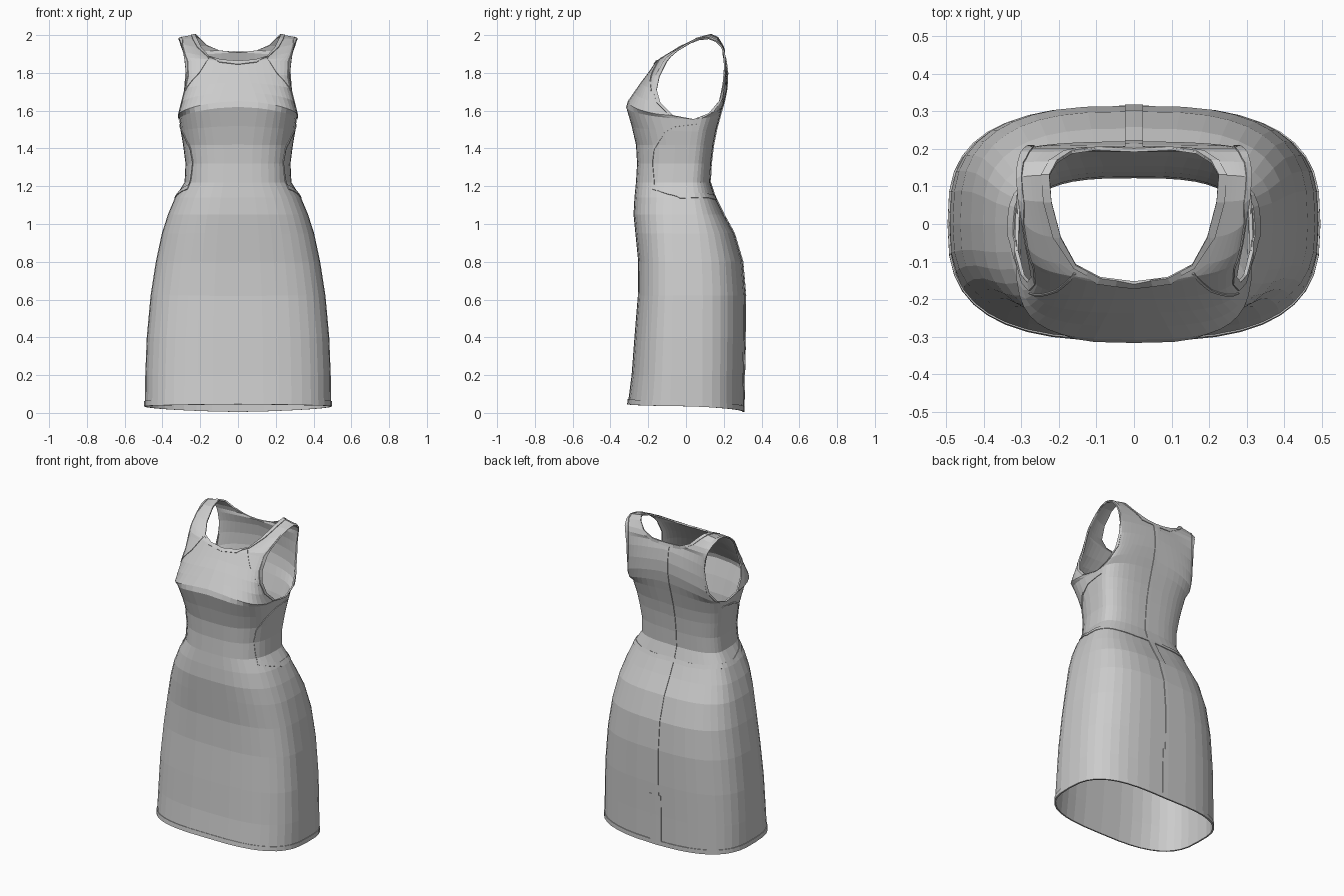
import bpy, bmesh
from math import sin, cos, pi
from mathutils import Vector
from mathutils.bvhtree import BVHTree

if "Cube" in bpy.data.objects:
    bpy.data.objects.remove(bpy.data.objects["Cube"])

COLS = 10

# Side-seam levels shared by front and back: z, half width, side y, front y, back y
LEVELS = [
    (0.20, 0.488, 0.00, -0.285, 0.306),
    (0.40, 0.480, 0.00, -0.270, 0.311),
    (0.62, 0.460, 0.00, -0.252, 0.312),
    (0.80, 0.432, 0.00, -0.250, 0.297),
    (0.95, 0.400, 0.00, -0.265, 0.252),
    (1.05, 0.368, 0.00, -0.275, 0.197),
    (1.14, 0.330, 0.00, -0.270, 0.152),
    (1.22, 0.280, 0.00, -0.262, 0.125),
    (1.32, 0.275, 0.01, -0.256, 0.130),
    (1.42, 0.288, 0.02, -0.262, 0.142),
]
# Upper rows: inner point, outer (armhole) point, roundness exponent
FRONT_TOP = [
    ((0, -.285, 1.52), (.300, .03, 1.49), .65),
    ((0, -.314, 1.62), (.308, .04, 1.555), .58),
    ((0, -.305, 1.65), (.312, -.07, 1.575), .58),
    ((0, -.270, 1.70), (.295, -.135, 1.64), .65),
    ((0, -.235, 1.75), (.278, -.155, 1.71), .75),
    ((0, -.197, 1.80), (.268, -.140, 1.78), .85),
    ((0, -.155, 1.86), (.275, -.100, 1.86), 1),
    ((.09, -.142, 1.865), (.279, -.080, 1.885), 1),
    ((.155, -.108, 1.885), (.286, -.045, 1.915), 1),
    ((.195, -.035, 1.93), (.296, .020, 1.955), 1),
    ((.220, .060, 1.98), (.305, .070, 1.975), 1),
    ((.225, .130, 2.00), (.310, .120, 1.98), 1),
]
BACK_TOP = [
    ((0, .158, 1.50), (.300, .03, 1.49), .7),
    ((0, .185, 1.60), (.308, .04, 1.555), .65),
    ((0, .202, 1.66), (.302, .120, 1.585), .65),
    ((0, .215, 1.73), (.285, .175, 1.65), .75),
    ((0, .217, 1.80), (.277, .195, 1.74), .9),
    ((0, .208, 1.87), (.277, .203, 1.82), 1),
    ((0, .195, 1.91), (.285, .203, 1.88), 1),
    ((.10, .200, 1.918), (.291, .198, 1.91), 1),
    ((.165, .190, 1.945), (.299, .188, 1.937), 1),
    ((.205, .165, 1.985), (.307, .160, 1.965), 1),
    ((.225, .130, 2.00), (.310, .120, 1.98), 1),
]


def row(inner, outer, e):
    """Quarter cross-section from the centre or neckline to the side or armhole."""
    a, b = Vector(inner), Vector(outer)
    pts = []
    for i in range(COLS + 1):
        t = i / COLS
        s = sin(t * pi / 2) ** e
        c = max(cos(t * pi / 2), 0) ** e if i < COLS else 0
        pts.append(Vector((a.x + (b.x - a.x) * s, b.y + (a.y - b.y) * c,
                           a.z + (b.z - a.z) * t)))
    return pts


def make_object(name, bm, thickness):
    bmesh.ops.recalc_face_normals(bm, faces=bm.faces)
    me = bpy.data.meshes.new(name)
    bm.to_mesh(me)
    ob = bpy.data.objects.new(name, me)
    bpy.context.collection.objects.link(ob)
    mirror = ob.modifiers.new("Mirror", 'MIRROR')
    mirror.merge_threshold = 0.0005
    shell = ob.modifiers.new("Thickness", 'SOLIDIFY')
    shell.thickness = thickness
    shell.offset = 0
    return ob


def loft(bm, rows):
    grid = [[bm.verts.new(p) for p in r] for r in rows]
    for r0, r1 in zip(grid, grid[1:]):
        for i in range(len(r0) - 1):
            bm.faces.new((r0[i], r0[i + 1], r1[i + 1], r1[i]))


# Dress body: front and back quarters joined at the side and shoulder
front = [row((0, -.305, .045), (.49, 0, .035), .7)]
back = [row((0, .303, .005), (.49, 0, .035), .68)]
for z, w, sy, fy, by in LEVELS:
    front.append(row((0, fy, z), (w, sy, z), .7))
    back.append(row((0, by, z), (w, sy, z), .68))
front += [row(*r) for r in FRONT_TOP]
back += [row(*r) for r in BACK_TOP]

body = bmesh.new()
loft(body, front)
loft(body, back)
bmesh.ops.remove_doubles(body, verts=body.verts, dist=0.0005)
make_object("dress_body", body, 0.006)
surface = BVHTree.FromBMesh(body)


def on_cloth(p, lift=0.005):
    loc, n, _, _ = surface.find_nearest(p)
    if n.dot(Vector((loc.x, loc.y, 0.15))) < 0:
        n = -n
    q = loc + n * lift
    if p.x < 1e-5:
        q.x = 0
    return q


def band(name, a, b, steps=4):
    """Thin strip lying on the cloth between two paths."""
    rails = []
    for path in (a, b):
        path = [Vector(p) for p in path]
        pts = [p.lerp(q, k / steps) for p, q in zip(path, path[1:]) for k in range(steps)]
        rails.append([on_cloth(p) for p in pts + [path[-1]]])
    bm = bmesh.new()
    loft(bm, rails)
    return make_object(name, bm, 0.004)


def inward(p, q, w):
    return p + (q - p).normalized() * w


def shifted(path, d):
    return [Vector(p) + Vector(d) for p in path]


# Armhole binding
loop = front[12:] + back[-2:11:-1]
band("armhole_binding", [r[-1] for r in loop], [inward(r[-1], r[-2], .022) for r in loop], 2)

# Neckline binding
f0, b0 = 17, 17
edge = [r[0] for r in front[f0:]] + [r[0] for r in back[-2:b0 - 1:-1]]
inner = [inward(front[f0][0], front[f0 - 1][0], .022)]
inner += [p + Vector((.008, 0, -.02)) for p in (r[0] for r in front[f0 + 1:f0 + 3])]
inner += [inward(r[0], r[1], .022) for r in front[f0 + 3:] + back[-2:-4:-1]]
inner += [p + Vector((.005, 0, -.021)) for p in (r[0] for r in back[-4:b0:-1])]
inner += [inward(back[b0][0], back[b0 - 1][0], .022)]
band("neckline_binding", edge, inner, 2)

# Hem band
hem = front[0] + back[0][-2::-1]
band("hem_band", hem, shifted(hem, (0, 0, .028)), 2)

# Back zip placket and lower vent flap
spine = [r[0] for r in back[:b0 + 1]]
band("back_placket", spine, shifted(spine, (.024, 0, 0)), 2)
vent = [(0, .305, .03), (0, .308, .18), (0, .31, .33)]
band("back_vent", shifted(vent, (.024, 0, 0)), shifted(vent, (.04, 0, 0)))

# Waist seam band, running from the front hip round the back
waist = [(.25, -.17, 1.205), (.29, -.10, 1.175), (.31, -.03, 1.155), (.29, .06, 1.15),
         (.22, .12, 1.15), (.12, .15, 1.15), (0, .15, 1.155)]
band("waist_band", waist, shifted(waist, (0, 0, -.03)))

# Side bust seam and front yoke seam
side = [(.30, .06, 1.53), (.30, -.06, 1.515), (.285, -.13, 1.475), (.26, -.18, 1.40),
        (.25, -.19, 1.33), (.25, -.17, 1.21)]
band("side_bust_seam", side, shifted(side, (0, .008, -.008)))
yoke = [(.155, -.125, 1.865), (.20, -.165, 1.79), (.265, -.18, 1.70)]
band("front_yoke_seam", yoke, shifted(yoke, (.006, 0, .006)))
